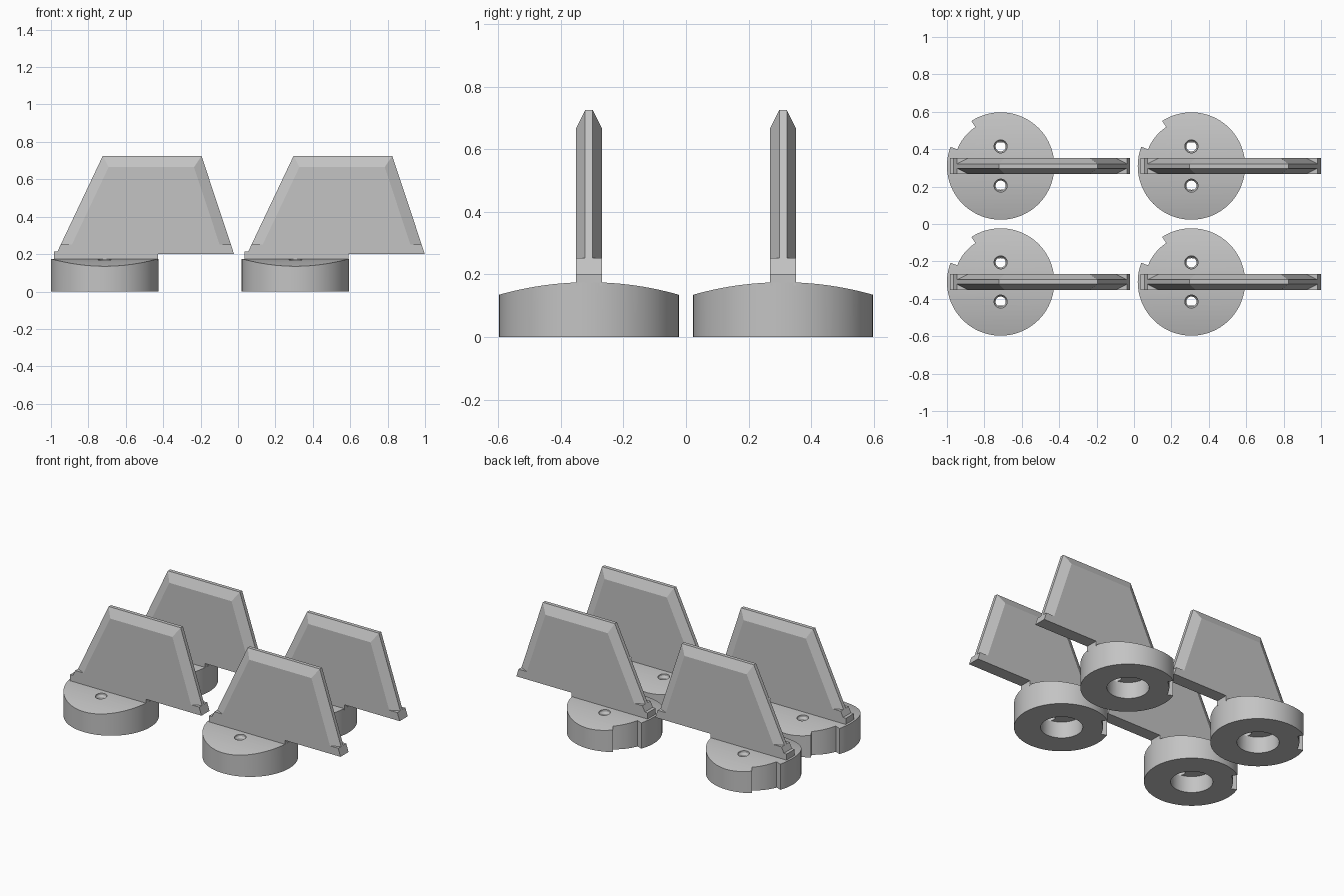
import bpy
import bmesh
import math

cube = bpy.data.objects.get("Cube")
if cube:
    bpy.data.objects.remove(cube, do_unlink=True)

# Single plain grey
GREY = (0.55, 0.55, 0.55, 1.0)
grey = bpy.data.materials.new("plain_grey")
grey.use_nodes = True
grey.diffuse_color = GREY
bsdf = next(n for n in grey.node_tree.nodes if n.type == "BSDF_PRINCIPLED")
bsdf.inputs["Base Color"].default_value = GREY
bsdf.inputs["Roughness"].default_value = 0.6

RADIUS = 0.287
DOME_TOP = 0.175
DOME_R = 1.05
RECESS_TOP = 0.11
FIN_BASE, FIN_LEDGE, FIN_TOP = 0.2, 0.252, 0.725
HALF, EDGE_HALF = 0.042, 0.012


def loft(name, rings):
    """Solid skinned through equal-length rings of 3D points, capped at both ends."""
    bm = bmesh.new()
    loops = [[bm.verts.new(p) for p in ring] for ring in rings]
    n = len(loops[0])
    for a, b in zip(loops, loops[1:]):
        for i in range(n):
            j = (i + 1) % n
            bm.faces.new((a[i], a[j], b[j], b[i]))
    bm.faces.new(loops[0])
    bm.faces.new(loops[-1])
    bmesh.ops.recalc_face_normals(bm, faces=bm.faces)
    mesh = bpy.data.meshes.new(name)
    bm.to_mesh(mesh)
    bm.free()
    mesh.materials.append(grey)
    obj = bpy.data.objects.new(name, mesh)
    bpy.context.collection.objects.link(obj)
    return obj


def circle(r, z, y=0.0, n=48):
    return [(r * math.cos(2 * math.pi * i / n), y + r * math.sin(2 * math.pi * i / n), z)
            for i in range(n)]


def plate(name, outline, half):
    """Upright slab: an x-z outline given a thickness in y."""
    return loft(name, [[(x, y, z) for x, z in outline] for y in (-half, half)])


def cut(target, tool, operation):
    mod = target.modifiers.new("cut", "BOOLEAN")
    mod.operation = operation
    mod.solver = "EXACT"
    mod.object = tool
    graph = bpy.context.evaluated_depsgraph_get()
    mesh = bpy.data.meshes.new_from_object(target.evaluated_get(graph))
    target.modifiers.clear()
    target.data = mesh
    bpy.data.objects.remove(tool, do_unlink=True)


# Round foot with a notch in its rim
def rim(z):
    pts = []
    for deg in range(0, 360, 3):
        a = math.radians(deg)
        if deg == 123:
            pts.append((RADIUS * math.cos(a), RADIUS * math.sin(a), z))
        r = 0.248 if 123 <= deg <= 159 else RADIUS
        pts.append((r * math.cos(a), r * math.sin(a), z))
        if deg == 159:
            pts.append((RADIUS * math.cos(a), RADIUS * math.sin(a), z))
    return pts


foot = loft("foot", [rim(0), rim(0.25)])

# Crowned top, curved front to back
crown = [(-0.35, -0.1), (0.35, -0.1)]
for i in range(29):
    y = 0.35 - i * 0.025
    crown.append((y, DOME_TOP - DOME_R + math.sqrt(DOME_R ** 2 - y ** 2)))
cut(foot, loft("crown_tool", [[(x, y, z) for y, z in crown] for x in (-0.4, 0.4)]), "INTERSECT")

# Socket underneath and two stepped screw holes
cut(foot, loft("socket_tool", [circle(0.127, -0.1), circle(0.127, RECESS_TOP)]), "DIFFERENCE")
for y in (-0.105, 0.105):
    hole = [circle(0.027, RECESS_TOP - 0.005, y), circle(0.027, 0.148, y),
            circle(0.035, 0.16, y), circle(0.035, 0.3, y)]
    cut(foot, loft("hole_tool", hole), "DIFFERENCE")

# Short rail joining the fin to the foot
rail = plate("rail", [(-0.272, 0.165), (0.285, 0.165), (0.285, FIN_BASE),
                      (-0.225, FIN_BASE), (-0.225, 0.215), (-0.272, 0.215)], HALF)


# Tapered fin: sloping left and right edges
def left(z):
    return -0.01 - (FIN_TOP - z) * 0.474


def right(z):
    return 0.518 + (FIN_TOP - z) * 0.331


fin_base = plate("fin_base", [(left(FIN_BASE), FIN_BASE), (right(FIN_BASE), FIN_BASE),
                              (right(FIN_LEDGE), FIN_LEDGE), (left(FIN_LEDGE), FIN_LEDGE)], HALF)


def fin_ring(y, inset):
    top = FIN_TOP - inset
    return [(left(FIN_LEDGE) + inset, y, FIN_LEDGE), (right(FIN_LEDGE) - inset, y, FIN_LEDGE),
            (right(top) - inset, y, top), (left(top) + inset, y, top)]


BEVEL = 0.06
fin = loft("fin", [fin_ring(-HALF, BEVEL), fin_ring(-EDGE_HALF, 0),
                   fin_ring(EDGE_HALF, 0), fin_ring(HALF, BEVEL)])

# Smooth the round foot, keep its edges sharp
bpy.ops.object.select_all(action="DESELECT")
foot.select_set(True)
bpy.context.view_layer.objects.active = foot
bpy.ops.object.shade_smooth_by_angle(angle=math.radians(25))

# Repeat the set in a two by two layout
parts = [foot, rail, fin_base, fin]
for row, y in (("front", -0.31), ("back", 0.31)):
    for side, x in (("right", -0.713), ("left", 0.307)):
        for part in parts:
            copy = bpy.data.objects.new(f"{row}_{side}_{part.name}", part.data)
            copy.location = (x, y, 0)
            bpy.context.collection.objects.link(copy)
for part in parts:
    bpy.data.objects.remove(part, do_unlink=True)
